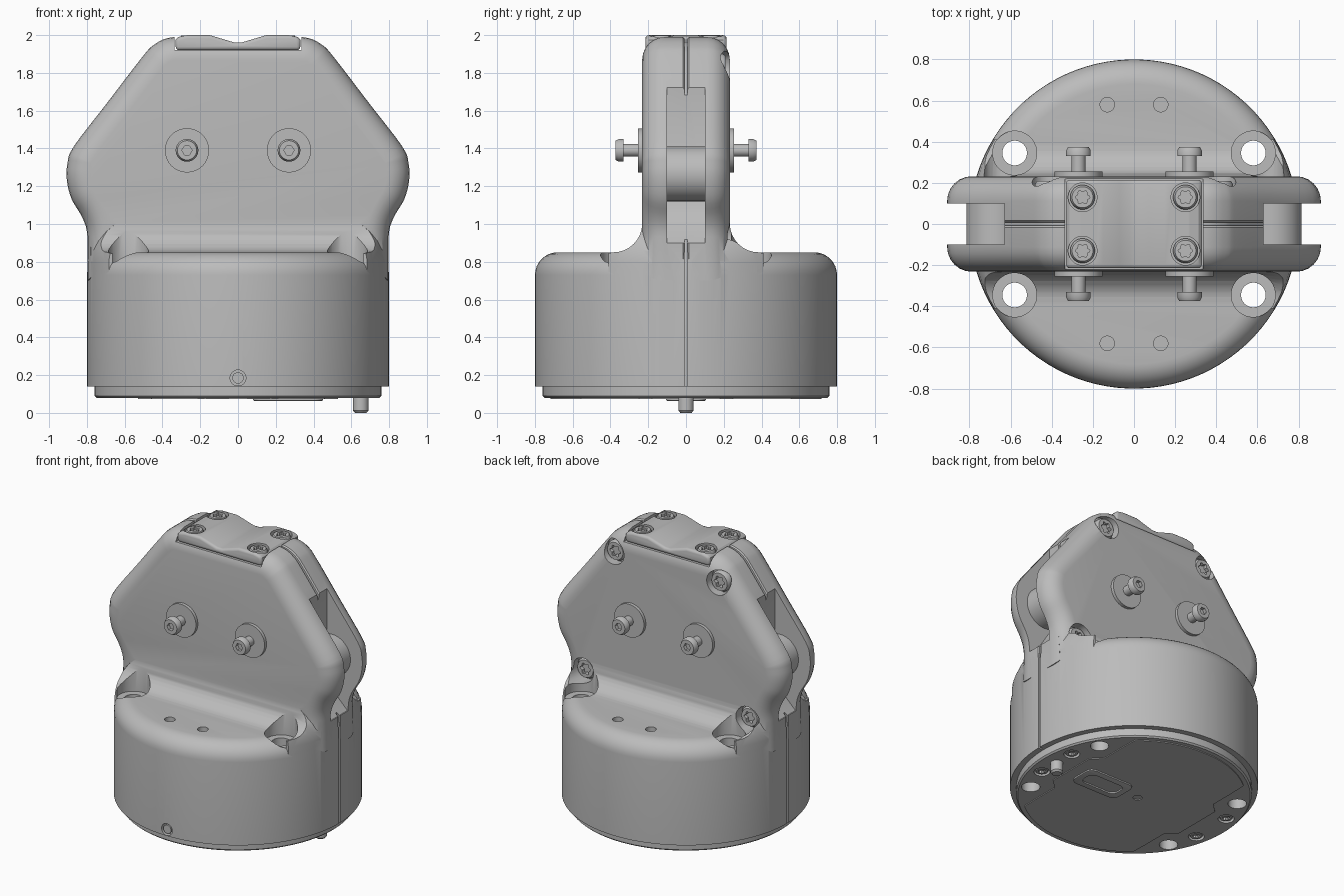
import bpy, bmesh, math
from mathutils import Vector

if "Cube" in bpy.data.objects:
    bpy.data.objects.remove(bpy.data.objects["Cube"])

grey = bpy.data.materials.new("satin grey")
grey.diffuse_color = (0.5, 0.5, 0.5, 1)
grey.use_nodes = True
grey.node_tree.nodes["Principled BSDF"].inputs["Base Color"].default_value = grey.diffuse_color
UP, DOWN, FRONT, BACK = (0, 0, 1), (0, 0, -1), (0, -1, 0), (0, 1, 0)
SIDES = (1, -1)
CORNERS = [(a, b) for a in SIDES for b in SIDES]


def rings_mesh(name, rings):
    """Solid lofted through closed rings of equal length, capped at both ends."""
    bm = bmesh.new()
    vs = [[bm.verts.new(p) for p in r] for r in rings]
    n = len(vs[0])
    for a, b in zip(vs, vs[1:]):
        for i in range(n):
            bm.faces.new((a[i], a[(i + 1) % n], b[(i + 1) % n], b[i]))
    bm.faces.new(vs[0])
    bm.faces.new(vs[-1])
    bmesh.ops.recalc_face_normals(bm, faces=bm.faces)
    me = bpy.data.meshes.new(name)
    bm.to_mesh(me)
    bm.free()
    me.materials.append(grey)
    ob = bpy.data.objects.new(name, me)
    bpy.context.collection.objects.link(ob)
    return ob


def lathe(name, prof, loc=(0, 0, 0), axis=UP, n=32):
    """Profile of (radius, height) turned about an axis."""
    rot = Vector(UP).rotation_difference(Vector(axis))
    return rings_mesh(name, [[Vector(loc) + rot @ Vector((
        r * math.cos(2 * math.pi * (i + .5) / n), r * math.sin(2 * math.pi * (i + .5) / n), h))
        for i in range(n)] for r, h in prof])


def cyl(name, loc, axis, r, h0, h1, n=32):
    return lathe(name, [(r, h0), (r, h1)], loc, axis, n)


def prism(name, pts, a, b, axis):
    """Outline extruded along x, y or z."""
    put = {"x": lambda p, t: (t, *p), "y": lambda p, t: (p[0], t, p[1]),
           "z": lambda p, t: (*p, t)}[axis]
    return rings_mesh(name, [[put(p, t) for p in pts] for t in (a, b)])


def rect(x0, x1, y0, y1, r=0.0):
    if not r:
        return [(x0, y0), (x1, y0), (x1, y1), (x0, y1)]
    out = []
    for k, (cx, cy) in enumerate(((x1 - r, y1 - r), (x0 + r, y1 - r), (x0 + r, y0 + r), (x1 - r, y0 + r))):
        out += [(cx + r * math.cos((k + j / 6) * math.pi / 2),
                 cy + r * math.sin((k + j / 6) * math.pi / 2)) for j in range(7)]
    return out


def apply(ob):
    bpy.ops.object.select_all(action='DESELECT')
    bpy.context.view_layer.objects.active = ob
    ob.select_set(True)
    for m in list(ob.modifiers):
        bpy.ops.object.modifier_apply(modifier=m.name)


def boolean(ob, tools, op='DIFFERENCE'):
    for t in tools:
        m = ob.modifiers.new("bool", 'BOOLEAN')
        m.operation, m.solver, m.object = op, 'EXACT', t
        apply(ob)
        bpy.data.objects.remove(t)


def bevel(ob, w, seg=3):
    m = ob.modifiers.new("bevel", 'BEVEL')
    m.width, m.segments, m.limit_method, m.angle_limit = w, seg, 'ANGLE', math.radians(50)
    apply(ob)


def through_holes():
    return [cyl("cutter", (.58 * a, .345 * b, 0), UP, .06, -.1, 1.2) for a, b in CORNERS]


# Upright fin: smoothed outline lofted with rounded rims and a centre seam
ctrl = [(.797, .7), (.797, .93), (.822, 1.03), (.88, 1.13), (.906, 1.23), (.903, 1.32),
        (.87, 1.41), (.69, 1.645), (.51, 1.88), (.45, 1.945), (.37, 1.985), (.25, 1.99), (0, 1.99)]
half = [ctrl[0]]
for i in range(1, len(ctrl) - 2):
    p = [Vector(q) for q in ctrl[i - 1:i + 3]]
    for j in range(4):
        t = j / 4
        v = .5 * (2 * p[1] + (p[2] - p[0]) * t + (2 * p[0] - 5 * p[1] + 4 * p[2] - p[3]) * t * t
                  + (3 * p[1] - p[0] - 3 * p[2] + p[3]) * t ** 3)
        half.append((v.x, v.y))
half.append(ctrl[-2])
outline = half + [(-x, z) for x, z in reversed(half)]


def inset(pts, d):
    out = []
    for i, p in enumerate(pts):
        t = Vector(pts[(i + 1) % len(pts)]) - Vector(p)
        s = Vector(p) - Vector(pts[i - 1])
        t = (t.normalized() + s.normalized()).normalized()
        out.append((p[0] - t.y * d, p[1] + t.x * d))
    return out


R, W = .12, .232
steps = [(R * (1 - math.cos(k * math.pi / 12)), W - R + R * math.sin(k * math.pi / 12))
         for k in range(6, -1, -1)] + [(0, .016), (.008, .008), (.025, .007)]
steps += [(d, -y) for d, y in reversed(steps)]
body = rings_mesh("body", [[(x, y, z) for x, z in inset(outline, d)] for d, y in steps])

# Round base with a soft top edge
arc = [(.68 + .12 * math.cos(k * math.pi / 16), .73 + .12 * math.sin(k * math.pi / 16)) for k in range(9)]
base = lathe("base", [(.8, .14)] + arc, n=96)
# Concave blend between the base and the fin
cove = [(.385 - .153 * math.sin(k * math.pi / 16), 1.003 - .153 * math.cos(k * math.pi / 16)) for k in range(9)]
cove = [(.41, .7), (.41, .845)] + cove
blend = prism("blend", cove + [(-y, z) for y, z in reversed(cove)], -.9, .9, "x")
dome = lathe("dome", [(.798, .5), (.798, .8), (.79, .86), (.77, .91), (.735, .96), (.69, 1.0), (.6, 1.04)], n=96)
boolean(blend, [dome], 'INTERSECT')
boolean(body, [base, blend], 'UNION')

# Cuts: bolt pockets, holes, roller slots, seam and cap seat
cuts = through_holes()
cuts += [cyl("cutter", (.58 * a, .345 * b, 0), UP, .107, .79, 1.1) for a, b in CORNERS]
cuts += [cyl("cutter", (.13 * a, .58 * b, 0), UP, .035, .8, 1, 24) for a, b in CORNERS]
for s in SIDES:
    cuts.append(prism("cutter", [(s * x, z) for x, z in
                ((.63, 1.1), (.7, .99), (.79, .9), (1, .9), (1, 1.85), (.63, 1.85))], -.1, .1, "y"))
    cuts.append(prism("cutter", rect(.778, .9, -.008, .008) if s > 0 else rect(-.9, -.778, -.008, .008),
                      .1, .96, "z"))
    cuts.append(cyl("cutter", (.41 * s, 0, 1.83), BACK, .085, .17, .5))
    cuts.append(cyl("cutter", (.645 * s, 0, .93), BACK, .085, .17, .5))
cuts.append(prism("cutter", rect(-.336, .336, 1.92, 2.2), -.5, .5, "y"))
cuts.append(cyl("cutter", (0, 0, .185), FRONT, .042, .74, .9))
boolean(body, cuts)
lathe("front_set_screw", [(.03, .74), (.03, .795)], (0, 0, .185), FRONT)

# Rollers in the side slots
for s in SIDES:
    cyl("roller", (.67 * s, 0, 1.265), BACK, .145, -.102, .102, 48)


# Screw heads with star or hex recesses
def screw(name, loc, axis, r, h, star=True):
    ob = lathe(name, [(r, 0), (r, h * .6), (r * .85, h)])
    n = 36 if star else 6
    k = [r * (.5 + .09 * math.cos(6 * i * math.tau / n)) if star else r * .45 for i in range(n)]
    pts = [(k[i] * math.cos(i * math.tau / n), k[i] * math.sin(i * math.tau / n)) for i in range(n)]
    boolean(ob, [prism("cutter", pts, h * .45, h * 2, "z")])
    ob.rotation_mode = 'QUATERNION'
    ob.rotation_quaternion = Vector(UP).rotation_difference(Vector(axis))
    ob.location = loc
    return ob


for s in SIDES:
    screw("back_upper_screw", (.41 * s, .165, 1.83), BACK, .072, .045)
    screw("back_lower_screw", (.645 * s, .165, .93), BACK, .072, .045)

# Side studs: washer, shaft and socket head on both faces
for a, b in CORNERS:
    d = (0, b, 0)
    cyl("stud_washer", (.27 * a, 0, 1.39), d, .117, .22, .254, 48)
    cyl("stud_shaft", (.27 * a, 0, 1.39), d, .034, .24, .34)
    screw("stud_head", (.27 * a, .33 * b, 1.39), d, .06, .044, False)

# Top cap with a shallow valley and four screws
top = [(.33, 1.92), (.33, 1.975), (.315, 1.99), (.27, 2.0), (.15, 2.0), (.07, 1.976), (.02, 1.961)]
cap = prism("top_cap", top + [(-x, z) for x, z in reversed(top)], -.215, .215, "y")
bevel(cap, .018)
boolean(cap, [cyl("cutter", (.25 * a, .13 * b, 0), UP, .07, 1.965, 2.1) for a, b in CORNERS])
for a, b in CORNERS:
    screw("cap_screw", (.25 * a, .13 * b, 1.96), UP, .06, .037)

# Bottom plate and its raised centre panel
plate = lathe("bottom_plate", [(.75, .08), (.76, .09), (.76, .145)], n=96)
boolean(plate, through_holes() + [cyl("cutter", (.65 * a, .15 * b, 0), UP, .052, .05, .11) for a, b in CORNERS])
quarter = [(.53, -.18), (.46, -.25), (.46, -.42)]
quarter += [(.72 * math.sin(k * math.pi / 32), -.72 * math.cos(k * math.pi / 32)) for k in range(7, 0, -1)]
right = [(x, -y) for x, y in reversed(quarter)] + quarter
panel = prism("bottom_panel", right + [(-x, y) for x, y in reversed(right)], .074, .082, "z")
boolean(panel, [cyl("cutter", (-.03, 0, 0), UP, .03, .05, .0795)])
for a, b in CORNERS:
    screw("bottom_screw", (.65 * a, .15 * b, .115), DOWN, .045, .03)

# Connector frame and locating pin underneath
port = prism("port_frame", rect(.08, .45, -.105, .105, .05), .064, .08, "z")
bevel(port, .005, 2)
boolean(port, [prism("cutter", rect(.125, .405, -.06, .06, .045), .0, .076, "z")])
lathe("locating_pin", [(.041, .1), (.041, .012), (.03, 0)], (.65, 0, 0))

for ob in list(bpy.context.scene.objects):
    apply(ob)
    bpy.ops.object.shade_smooth_by_angle(angle=math.radians(35))
